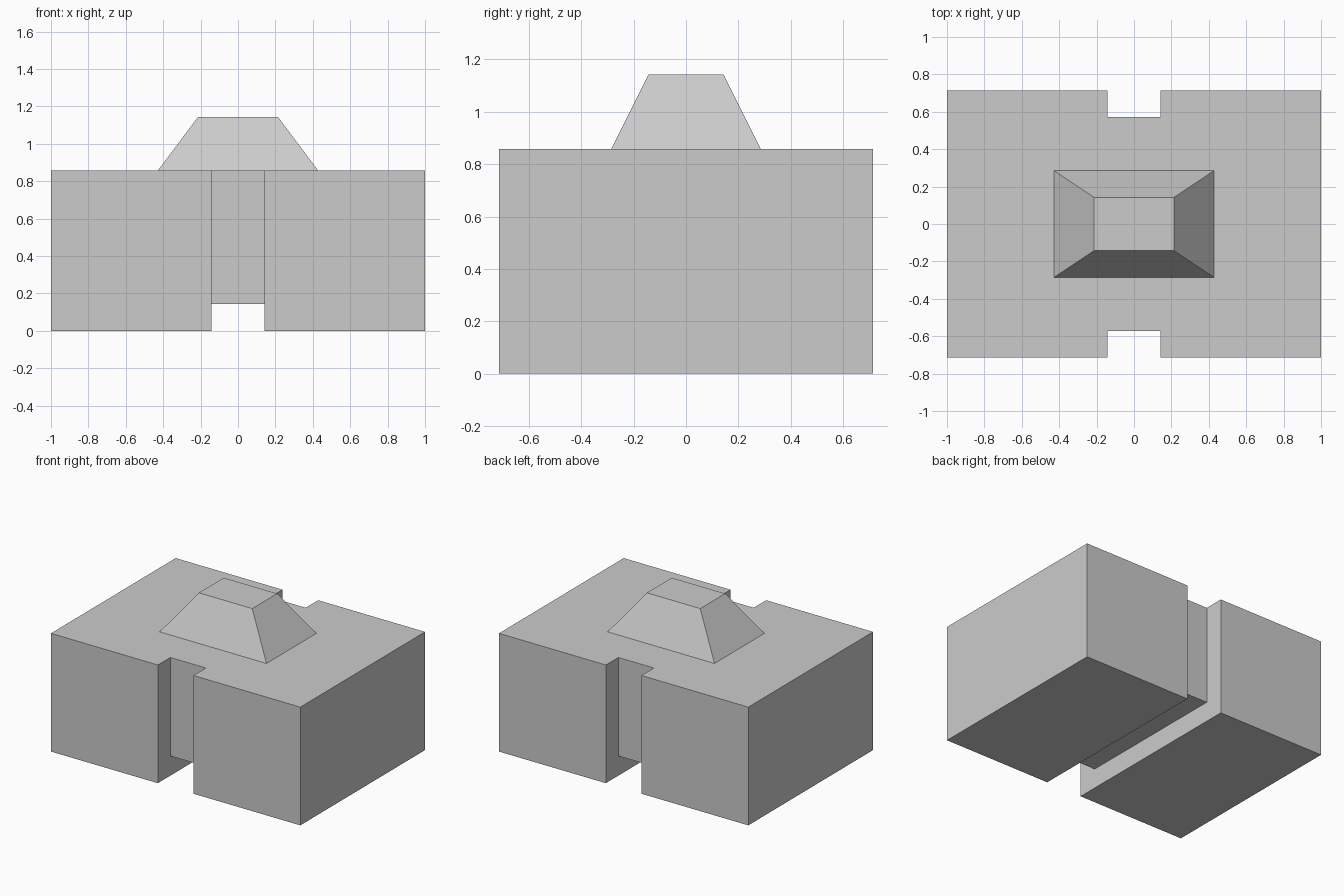
import bpy
import bmesh
from mathutils import Matrix, Vector

U = 1 / 7  # module that every dimension is a multiple of

default = bpy.data.objects.get("Cube")
if default:
    bpy.data.objects.remove(default, do_unlink=True)

grey = bpy.data.materials.new("plain_grey")
grey.use_nodes = True
colour = (0.6, 0.6, 0.6, 1)
grey.diffuse_color = colour
grey.node_tree.nodes["Principled BSDF"].inputs["Base Color"].default_value = colour


def block(name, centre, size, taper=1):
    """Box in modules; taper scales its top face."""
    bm = bmesh.new()
    bmesh.ops.create_cube(bm, size=1, matrix=Matrix.Diagonal((*size, 1)))
    for v in bm.verts:
        if v.co.z > 0:
            v.co.x *= taper
            v.co.y *= taper
        v.co = (v.co + Vector(centre)) * U
    mesh = bpy.data.meshes.new(name)
    bm.to_mesh(mesh)
    bm.free()
    mesh.materials.append(grey)
    obj = bpy.data.objects.new(name, mesh)
    bpy.context.collection.objects.link(obj)
    return obj


# Main block
body = block("body", (0, 0, 3), (14, 10, 6))

# Channel under the block and matching slots in the front and back
cutters = [
    block("bottom_channel_cutter", (0, 0, 0), (2, 12, 2)),
    block("front_slot_cutter", (0, -5, 3), (2, 2, 8)),
    block("back_slot_cutter", (0, 5, 3), (2, 2, 8)),
]
bpy.context.view_layer.objects.active = body
for cutter in cutters:
    cut = body.modifiers.new(cutter.name, "BOOLEAN")
    cut.operation = "DIFFERENCE"
    cut.solver = "EXACT"
    cut.object = cutter
    bpy.ops.object.modifier_apply(modifier=cut.name)
    bpy.data.objects.remove(cutter, do_unlink=True)

# Tapered cap on top
block("tapered_cap", (0, 0, 7), (6, 4, 2), taper=0.5)
